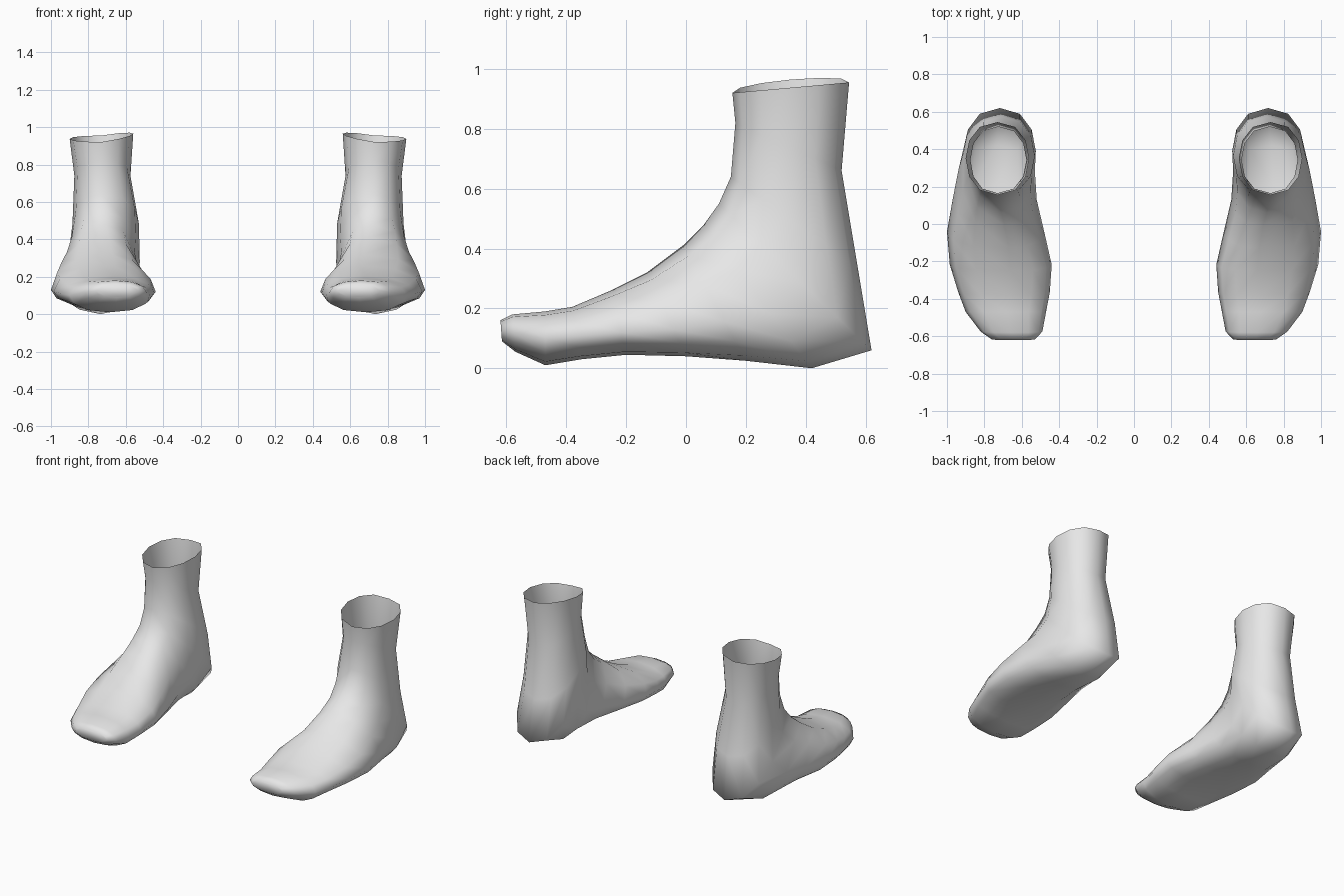
import bpy, bmesh
from math import sin, cos, pi
from mathutils import Vector

cube = bpy.data.objects.get("Cube")
if cube:
    bpy.data.objects.remove(cube, do_unlink=True)

skin = bpy.data.materials.new("plain_grey")
skin.use_nodes = True
GREY = (0.8, 0.8, 0.8, 1)
skin.diffuse_color = GREY
skin.node_tree.nodes["Principled BSDF"].inputs["Base Color"].default_value = GREY

SIDES = 12

# Sections fanning from the toes, round the heel and up the ankle:
# crest y, z | sole y, z | inner x, outer x | crest x | depth of widest point
SECTIONS = [
    (-.62, .16, -.615, .09, .53, .76, .65, .5),
    (-.58, .18, -.57, .055, .49, .82, .66, .5),
    (-.47, .19, -.47, .01, .47, .90, .68, .5),
    (-.38, .205, -.35, .03, .45, .94, .67, .55),
    (-.25, .26, -.20, .045, .44, .985, .66, .65),
    (-.13, .32, 0, .04, .48, 1.0, .67, .68),
    (-.01, .41, .20, .025, .52, .97, .69, .66),
    (.06, .48, .42, 0, .53, .94, .71, .62),
    (.11, .55, .62, .06, .525, .91, .72, .55),
    (.15, .64, .575, .33, .53, .885, .73, .5),
    (.165, .82, .52, .66, .575, .875, .73, .5),
    (.155, .92, .545, .955, .56, .90, .73, .5),
]


def section_points(cy, cz, sy, sz, inner, outer, crest, wide):
    """Rounded outline between the crest and sole points."""
    middle = (inner + outer) / 2
    for i in range(SIDES):
        a = 2 * pi * i / SIDES
        s, c = sin(a), cos(a)
        depth = wide * (1 - c) if c > 0 else wide - (1 - wide) * c
        base = crest + (middle - crest) * min(1, depth / wide)
        reach = abs(s) ** 0.85
        x = base + (outer - base if s > 0 else inner - base) * reach
        yield Vector((x, cy + (sy - cy) * depth, cz + (sz - cz) * depth))


def build_foot(name, side):
    bm = bmesh.new()
    rings = []
    for data in SECTIONS:
        rings.append([bm.verts.new((p.x * side, p.y, p.z))
                      for p in section_points(*data)])
    # Open rim rises toward the inner ankle
    for v in rings[-1]:
        v.co.z += max(0, .73 - abs(v.co.x)) * .16
    for a, b in zip(rings, rings[1:]):
        for i in range(SIDES):
            j = (i + 1) % SIDES
            bm.faces.new((a[i], a[j], b[j], b[i]))
    # Closed toe tip
    bm.faces.new(rings[0])
    bmesh.ops.recalc_face_normals(bm, faces=bm.faces)
    mesh = bpy.data.meshes.new(name)
    bm.to_mesh(mesh)
    bm.free()
    mesh.materials.append(skin)
    mesh.shade_smooth()
    foot = bpy.data.objects.new(name, mesh)
    bpy.context.collection.objects.link(foot)


build_foot("left_foot", 1)
build_foot("right_foot", -1)
